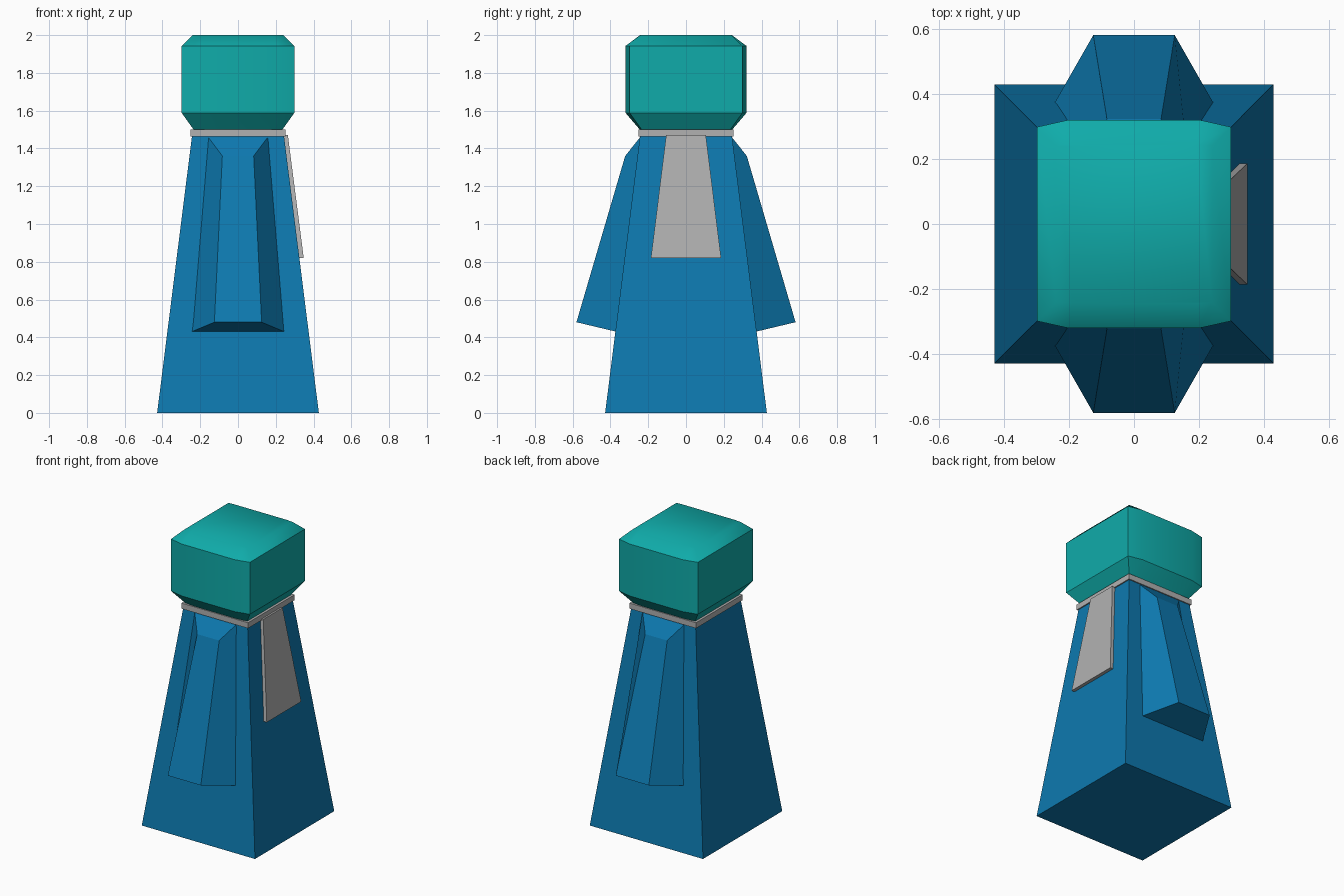
import bpy, bmesh

if "Cube" in bpy.data.objects:
    bpy.data.objects.remove(bpy.data.objects["Cube"])


def material(name, rgb):
    m = bpy.data.materials.new(name)
    m.diffuse_color = (*rgb, 1)
    m.use_nodes = True
    m.node_tree.nodes["Principled BSDF"].inputs["Base Color"].default_value = m.diffuse_color
    return m


blue = material("robe_blue", (0.004, 0.19, 0.43))
teal = material("head_teal", (0.005, 0.41, 0.40))
grey = material("trim_grey", (0.44, 0.44, 0.44))


def loft(name, rings, mat):
    """Skin a closed solid through rings of equal point count."""
    bm = bmesh.new()
    loops = [[bm.verts.new(p) for p in r] for r in rings]
    n = len(loops[0])
    for a, b in zip(loops, loops[1:]):
        for i in range(n):
            j = (i + 1) % n
            bm.faces.new((a[i], a[j], b[j], b[i]))
    bm.faces.new(loops[0][::-1])
    bm.faces.new(loops[-1])
    bmesh.ops.recalc_face_normals(bm, faces=bm.faces)
    me = bpy.data.meshes.new(name)
    bm.to_mesh(me)
    bm.free()
    ob = bpy.data.objects.new(name, me)
    bpy.context.collection.objects.link(ob)
    me.materials.append(mat)
    return ob


def square(h, z):
    return [(-h, -h, z), (h, -h, z), (h, h, z), (-h, h, z)]


def head_ring(h, bulge, mid, z):
    """Square ring whose front and back bow outwards."""
    front = [(-h, -h), (-mid, -bulge), (mid, -bulge), (h, -h)]
    return [(x, y, z) for x, y in front + [(-x, -y) for x, y in front]]


# Robe body and collar
loft("robe", [square(0.428, 0), square(0.243, 1.47)], blue)
loft("collar", [square(0.252, 1.462), square(0.252, 1.5)], grey)

# Sleeves on the front and back: inner edge on the robe, narrower outer face
for name, s in (("front_sleeve", 1), ("back_sleeve", -1)):
    def sleeve_ring(xi, yi, zi, xo, yo, zo):
        return [(x, -s * y, z) for x, y, z in
                ((-xi, yi, zi), (-xo, yo, zo), (xo, yo, zo), (xi, yi, zi))]
    loft(name, [sleeve_ring(0.245, 0.37, 0.43, 0.125, 0.58, 0.48),
                sleeve_ring(0.16, 0.24, 1.463, 0.083, 0.322, 1.36)], blue)

# Tapered panel hanging from the collar on the right side
loft("hanging_panel", [
    [(x - 0.026, -w, z), (x, -w, z), (x, w, z), (x - 0.026, w, z)]
    for x, w, z in ((0.348, 0.186, 0.82), (0.264, 0.105, 1.47))], grey)

# Head: chamfered block, crown shaded smooth and the side edges kept crisp
head = loft("head", [head_ring(0.235, 0.245, 0.16, 1.5),
                     head_ring(0.298, 0.32, 0.2, 1.588),
                     head_ring(0.298, 0.32, 0.2, 1.943),
                     head_ring(0.24, 0.243, 0.19, 2.0)], teal)
me = head.data
for f in me.polygons:
    f.use_smooth = True
for e in me.edges:
    a, b = (me.vertices[i].co for i in e.vertices)
    level = abs(a.z - b.z) < 0.001
    corner = abs(abs(a.x) - abs(a.y)) < 0.011 and abs(a.x) > 0.22
    e.use_edge_sharp = max(a.z, b.z) < 1.95 and (level or corner)
